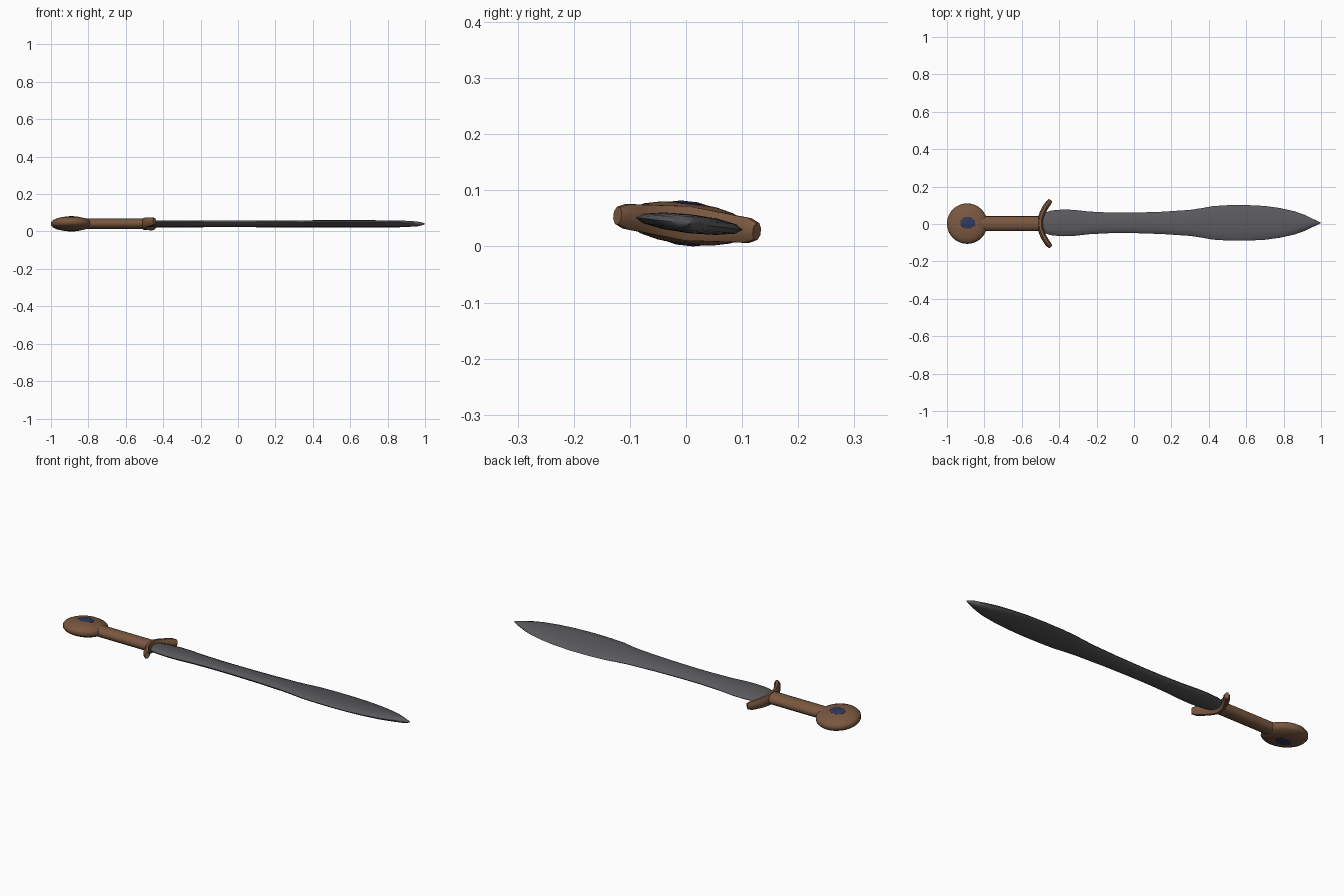
import bpy, math
from mathutils import Matrix, Vector

if "Cube" in bpy.data.objects:
    bpy.data.objects.remove(bpy.data.objects["Cube"])

TILT = Matrix.Translation((0, 0.002, 0.041)) @ Matrix.Rotation(math.radians(-6.5), 4, 'X')

def mat(name, c):
    m = bpy.data.materials.new(name)
    m.diffuse_color = (*c, 1)
    m.use_nodes = True
    m.node_tree.nodes["Principled BSDF"].inputs["Base Color"].default_value = m.diffuse_color
    return m

STEEL = mat("dark steel", (0.10, 0.098, 0.107))
BRONZE = mat("brown bronze", (0.19, 0.095, 0.05))
GEM = mat("blue gem", (0.03, 0.038, 0.10))

def loft(name, rings, material, angle=40):
    """Skin a list of equal-length point rings and cap both ends."""
    n = len(rings[0])
    verts = [TILT @ Vector(p) for r in rings for p in r]
    faces = [(i*n + j, i*n + (j+1) % n, (i+1)*n + (j+1) % n, (i+1)*n + j)
             for i in range(len(rings) - 1) for j in range(n)]
    faces += [tuple(range(n))[::-1], tuple(range((len(rings)-1)*n, len(rings)*n))]
    me = bpy.data.meshes.new(name)
    me.from_pydata(verts, [], faces)
    me.materials.append(material)
    ob = bpy.data.objects.new(name, me)
    bpy.context.collection.objects.link(ob)
    bpy.context.view_layer.objects.active = ob
    bpy.ops.object.select_all(action='DESELECT')
    ob.select_set(True)
    bpy.ops.object.mode_set(mode='EDIT')
    bpy.ops.mesh.select_all(action='SELECT')
    bpy.ops.mesh.normals_make_consistent(inside=False)
    bpy.ops.object.mode_set(mode='OBJECT')
    bpy.ops.object.shade_smooth_by_angle(angle=math.radians(angle))
    return ob

def ring(n, f, off=0.0):
    return [f(math.cos(a), math.sin(a)) for a in (2*math.pi*(i+off)/n for i in range(n))]

def x_rings(profile, n, yc=0.0):
    return [ring(n, lambda c, s: (x, yc + hy*c, hz*s)) for x, hy, hz in profile]

def z_rings(profile, n, xc, kx=1, ky=1, off=0.0):
    return [ring(n, lambda c, s: (xc + r*kx*c, r*ky*s, z), off) for r, z in profile]

# Leaf-shaped blade
blade = [(-0.505, 0.035, .014), (-0.48, 0.055, .016), (-0.44, 0.067, .017), (-0.38, 0.072, .017),
         (-0.32, 0.070, .017), (-0.24, 0.061, .017), (-0.12, 0.055, .017), (0, 0.055, .017),
         (0.15, 0.060, .017), (0.3, 0.070, .017), (0.36, 0.079, .017), (0.42, 0.090, .017),
         (0.5, 0.095, .017), (0.6, 0.096, .017), (0.7, 0.091, .017), (0.78, 0.080, .017),
         (0.86, 0.062, .017), (0.91, 0.044, .016), (0.96, 0.020, .013), (0.99, 0.006, .006),
         (1.0, 0.001, .001)]
loft("blade", x_rings(blade, 12, 0.004), STEEL, 50)

# Oval grip
loft("grip", x_rings([(-0.87, .040, .028), (-0.495, .040, .028)], 16), BRONZE)

# Lens-shaped pommel disc with rounded rim
pommel = [(.02, -.037), (.05, -.034), (.08, -.027), (.099, -.018), (.108, -.008),
          (.108, .008), (.099, .018), (.08, .027), (.05, .034), (.02, .037)]
loft("pommel", z_rings(pommel, 32, -0.892), BRONZE, 50)

# Gem set into both faces of the pommel
for side, sgn in (("top", 1), ("bottom", -1)):
    prof = [(1, .03*sgn), (1, .0362*sgn), (.5, .0395*sgn)]
    loft("gem_" + side, z_rings(prof, 8, -0.89, .042, .033, .5), GEM, 20)

# Crescent guard: octagonal section swept along a curve towards the tip
guard = []
for i in range(17):
    t = -1 + i/8
    x, y = -0.502 + 0.056*abs(t)**1.9, 0.125*t
    d = Vector((0.056*1.9*abs(t)**0.9*(1 if t > 0 else -1), 0.125)).normalized()
    e = 0.72 if abs(t) == 1 else 1.0
    hx, hz = 0.015*e, (0.031 - 0.010*abs(t))*e
    guard.append(ring(8, lambda c, s: (x + d.y*hx*c*1.08, y - d.x*hx*c*1.08, hz*s*1.08), .5))
loft("guard", guard, BRONZE, 35)
